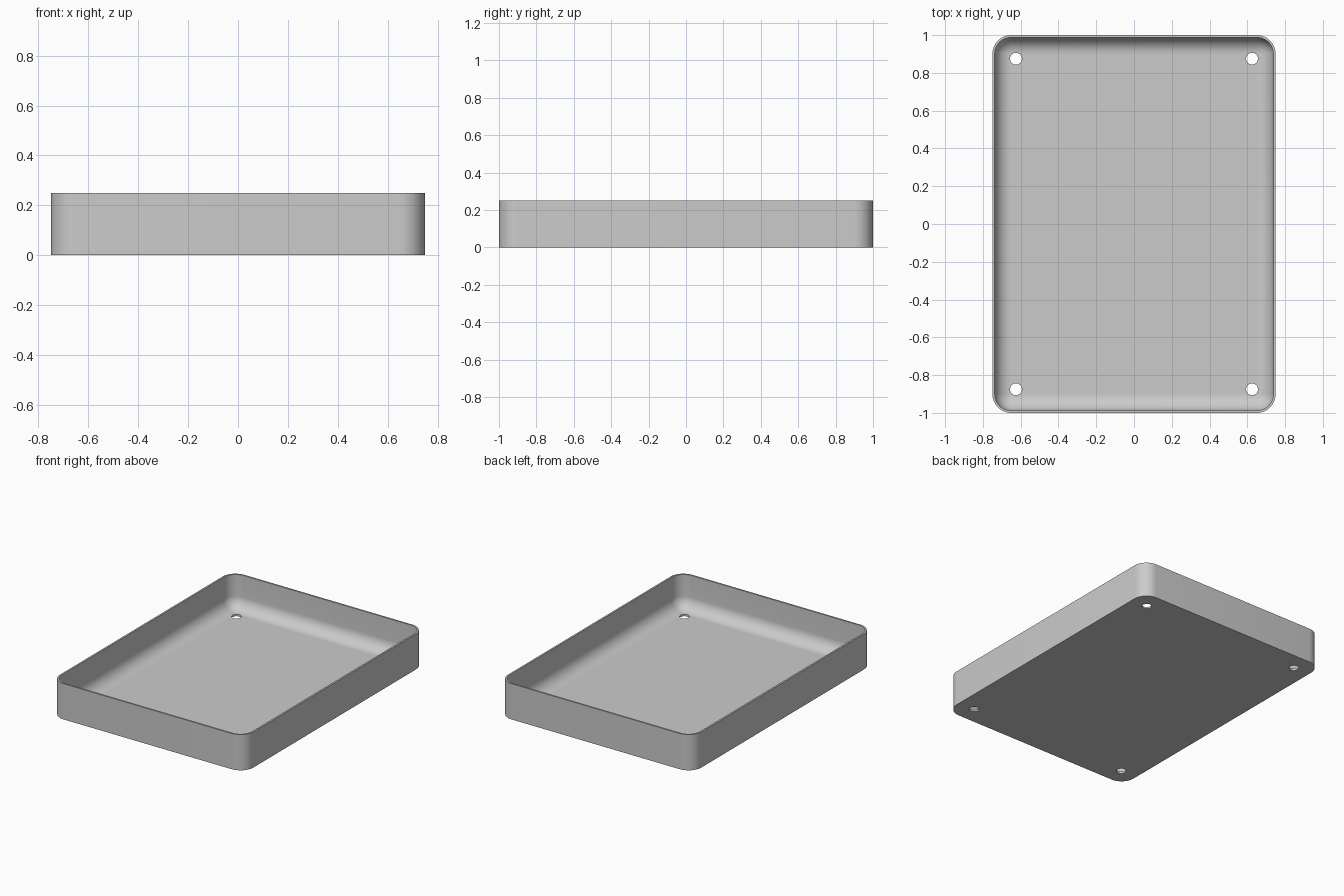
import bpy
import bmesh
from math import pi, sin, cos

cube = bpy.data.objects.get("Cube")
if cube:
    bpy.data.objects.remove(cube, do_unlink=True)

HALF_X, HALF_Y, HEIGHT = 0.75, 1.0, 0.25
CORNER, WALL = 0.1, 0.0125
INNER = CORNER - WALL
STEPS = 12

grey = bpy.data.materials.new("grey")
grey.use_nodes = True
colour = (0.6, 0.6, 0.6, 1)
grey.diffuse_color = colour
grey.node_tree.nodes["Principled BSDF"].inputs["Base Color"].default_value = colour


def ring(bm, radius, z):
    """Rounded rectangle whose corner centres stay fixed."""
    verts = []
    for quarter, (sx, sy) in enumerate([(1, 1), (-1, 1), (-1, -1), (1, -1)]):
        for i in range(STEPS + 1):
            a = (quarter + i / STEPS) * pi / 2
            verts.append(bm.verts.new((sx * (HALF_X - CORNER) + radius * cos(a),
                                       sy * (HALF_Y - CORNER) + radius * sin(a), z)))
    return verts


# Tray shell: outer wall, rim, inner wall, then the fillet down to the floor
bm = bmesh.new()
profile = [(CORNER, 0), (CORNER, HEIGHT), (INNER, HEIGHT)]
for i in range(STEPS + 1):
    a = i / STEPS * pi / 2
    profile.append((INNER * cos(a), WALL + INNER * (1 - sin(a))))
rings = [ring(bm, r, z) for r, z in profile]
for low, high in zip(rings, rings[1:]):
    for i in range(len(low)):
        j = (i + 1) % len(low)
        bm.faces.new((low[i], low[j], high[j], high[i]))
bm.faces.new(rings[0][::-1])
bm.faces.new(rings[-1])
bmesh.ops.remove_doubles(bm, verts=bm.verts, dist=1e-5)
bmesh.ops.recalc_face_normals(bm, faces=bm.faces)
mesh = bpy.data.meshes.new("tray")
bm.to_mesh(mesh)
bm.free()
mesh.materials.append(grey)
tray = bpy.data.objects.new("tray", mesh)
bpy.context.collection.objects.link(tray)

# Four screw holes through the floor
cutters = []
for sx in (-1, 1):
    for sy in (-1, 1):
        bpy.ops.mesh.primitive_cylinder_add(vertices=32, radius=0.0313, depth=0.2,
                                            location=(sx * 0.625, sy * 0.875, 0))
        cutter = bpy.context.object
        cutter.name = "hole_cutter"
        cutter.hide_render = True
        cutter.data.materials.append(grey)
        cutters.append(cutter)
        cut = tray.modifiers.new("screw_hole", 'BOOLEAN')
        cut.operation = 'DIFFERENCE'
        cut.solver = 'EXACT'
        cut.object = cutter

bpy.ops.object.select_all(action='DESELECT')
tray.select_set(True)
bpy.context.view_layer.objects.active = tray
for cut in list(tray.modifiers):
    bpy.ops.object.modifier_apply(modifier=cut.name)
for cutter in cutters:
    bpy.data.objects.remove(cutter, do_unlink=True)
bpy.ops.object.shade_smooth_by_angle(angle=pi / 6)
